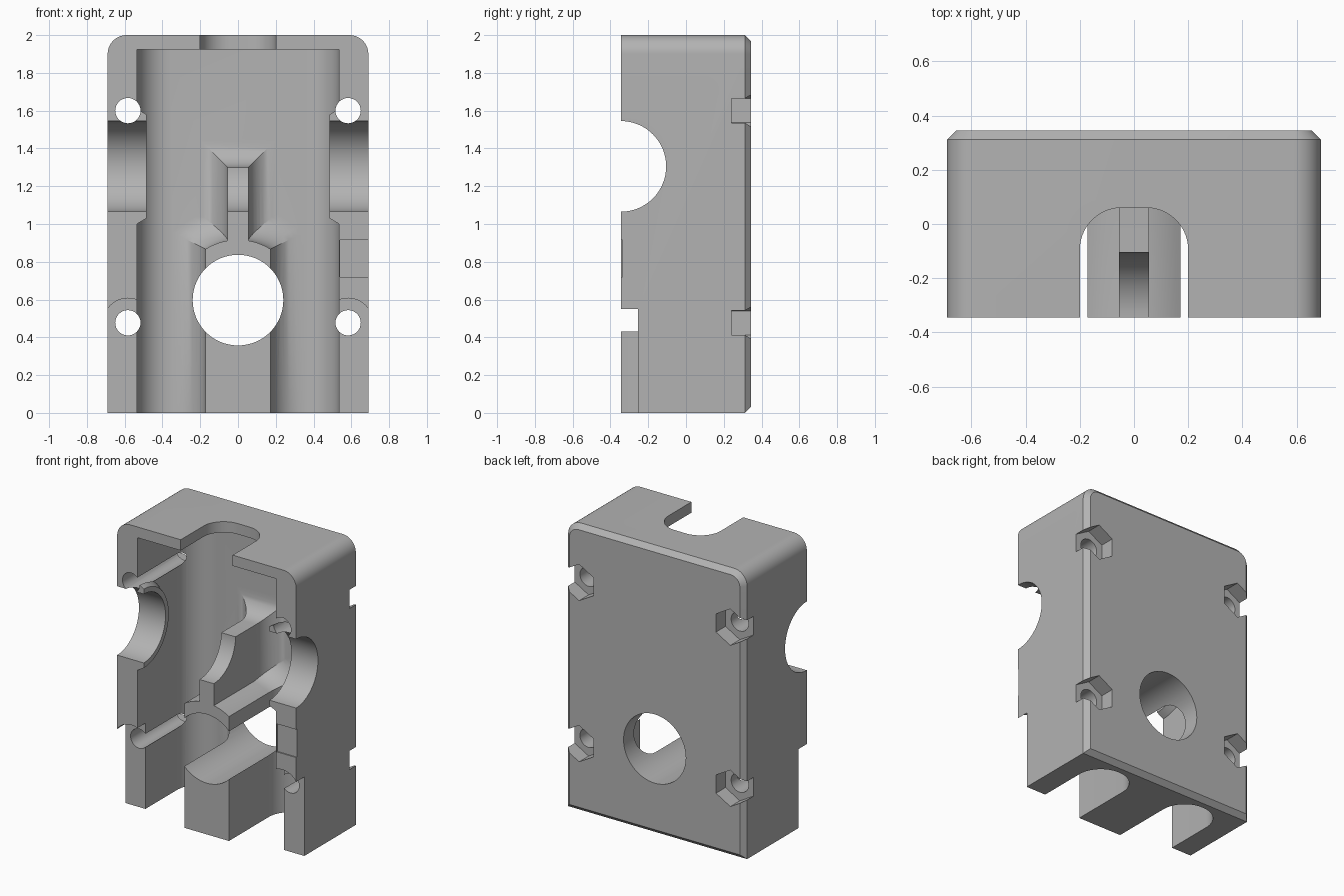
import bpy, bmesh, math
from mathutils import Vector, Matrix

cube = bpy.data.objects.get("Cube")
if cube:
    bpy.data.objects.remove(cube, do_unlink=True)

W, D, H = 0.69, 0.345, 2.0      # half width, half depth, height
WALL = 0.27                     # y of the cavity's back wall
BORE = 0.24
SHAFT_Z, HOLE_Z = 1.305, 0.597


def finish(name, bm):
    bmesh.ops.recalc_face_normals(bm, faces=bm.faces)
    mesh = bpy.data.meshes.new(name)
    bm.to_mesh(mesh)
    bm.free()
    ob = bpy.data.objects.new(name, mesh)
    bpy.context.collection.objects.link(ob)
    return ob


def loft(name, sections):
    """Skin a solid through rings that have equal point counts."""
    bm = bmesh.new()
    rings = [[bm.verts.new(p) for p in s] for s in sections]
    n = len(rings[0])
    for a, b in zip(rings, rings[1:]):
        for i in range(n):
            j = (i + 1) % n
            bm.faces.new((a[i], a[j], b[j], b[i]))
    bm.faces.new(rings[0])
    bm.faces.new(rings[-1])
    return finish(name, bm)


def box(name, lo, hi):
    ring = [(lo[0], lo[1]), (hi[0], lo[1]), (hi[0], hi[1]), (lo[0], hi[1])]
    return loft(name, [[(x, y, z) for x, y in ring] for z in (lo[2], hi[2])])


def rod(name, axis, center, r1, r2, length, sides=64, turn=0.0):
    """Cylinder or cone along an axis, r1 at its low end."""
    bm = bmesh.new()
    q = Vector(axis).to_track_quat('Z', 'Y').to_matrix().to_4x4()
    bmesh.ops.create_cone(bm, cap_ends=True, segments=sides, radius1=r1, radius2=r2, depth=length,
                          matrix=Matrix.Translation(center) @ q @ Matrix.Rotation(turn, 4, 'Z'))
    return finish(name, bm)


def arch(half, low, top, r, steps=14):
    """Outline with a straight base and two rounded upper corners."""
    pts = [(-half, low), (half, low)]
    for side, start in ((1, 0), (-1, 90)):
        for i in range(steps + 1):
            a = math.radians(start + 90 * i / steps)
            pts.append((side * (half - r) + r * math.cos(a), top - r + r * math.sin(a)))
    return pts


def arch_cutter(name, half, top, r, z0, z1):
    ring = arch(half, -1, top, r)
    return loft(name, [[(x, y, z) for x, y in ring] for z in (z0, z1)])


def combine(part, operation):
    mod = housing.modifiers.new(part.name, 'BOOLEAN')
    mod.operation, mod.solver, mod.object = operation, 'EXACT', part
    bpy.context.view_layer.objects.active = housing
    bpy.ops.object.modifier_apply(modifier=mod.name)
    bpy.data.objects.remove(part, do_unlink=True)


def cut(part):
    combine(part, 'DIFFERENCE')


def add(part):
    combine(part, 'UNION')


def fillet_steps(r, steps=10):
    """Depth and outward growth of a fillet that runs into the back wall."""
    out = [(-0.4, 0.0)]
    for i in range(steps + 1):
        a = math.pi / 2 * i / steps
        out.append((WALL - r + r * math.sin(a), r * (1 - math.cos(a))))
    return out + [(WALL + 0.03, r)]


# Outer block with rounded top corners and a chamfered back
front = arch(W, 0, H, 0.1)
back = arch(W - 0.033, 0.033, H - 0.033, 0.07)
housing = loft("housing_half", [[(x, y, z) for x, z in ring]
                                for ring, y in ((front, -D), (front, D - 0.033), (back, D))])

# Main cavity and top notch
cut(arch_cutter("cavity", 0.535, WALL, 0.18, -0.2, 1.925))
cut(arch_cutter("top_notch", 0.2, 0.06, 0.155, 1.8, 2.2))

# Pedestal with a round collar on top, flaring into the back wall
sections = []
for y, grow in fillet_steps(0.178):
    w, r = 0.172 + grow, 0.32 + grow
    a0 = math.acos(w / r)
    ring = [(-w, y, -0.1), (w, y, -0.1)]
    for i in range(17):
        a = a0 + (math.pi - 2 * a0) * i / 16
        ring.append((r * math.cos(a), y, HOLE_Z + r * math.sin(a)))
    sections.append(ring)
add(loft("pedestal", sections))

# Thin rib above the collar
sections = []
for y, grow in fillet_steps(0.147):
    w, top = 0.055 + grow, 1.3 + grow
    sections.append([(-w, y, 0.6), (w, y, 0.6), (w, y, top), (-w, y, top)])
add(loft("rib", sections))

# Bearing bosses on the inside of both walls
for s in (-1, 1):
    add(rod("bearing_boss", (s, 0, 0), (s * 0.5425, -D, SHAFT_Z), 0.275, 0.344, 0.115))

# Trim whatever stands out in front or below
cut(box("front_trim", (-1, -1, -1), (1, -D, 3)))
cut(box("base_trim", (-1, -1, -1), (1, 1, 0)))

# Cross shaft bore and the bore through the back
cut(rod("shaft_bore", (1, 0, 0), (0, -D, SHAFT_Z), BORE, BORE, 2))
cut(rod("back_bore", (0, 1, 0), (0, 0, HOLE_Z), BORE, BORE, 2))

# Lowered leg fronts, bolt holes and hexagonal nut pockets
for s in (-1, 1):
    x = s * 0.583
    inner, outer = sorted((s * 0.45, s * 0.8))
    cut(box("leg_recess", (inner, -1, -0.2), (outer, -0.255, 0.477)))
    cut(rod("leg_counterbore", (0, 1, 0), (x, -0.455, 0.477), 0.13, 0.13, 0.4))
    for z in (0.477, 1.6):
        cut(rod("bolt_hole", (0, 1, 0), (x, 0, z), 0.067, 0.067, 2, 32))
        pocket = rod("nut_pocket", (0, 1, 0), (x, 0.34, z), 0.127, 0.127, 0.2, 6)
        # Stand the hexagon on its point
        if max(v.co.z for v in pocket.data.vertices) - z < 0.12:
            turn = Matrix.Rotation(math.pi / 6, 4, 'Y')
            c = Matrix.Translation((x, 0.34, z))
            pocket.data.transform(c @ turn @ c.inverted())
        cut(pocket)

# Shallow mark on one wall's front
cut(box("wall_mark", (0.54, -1, 0.72), (0.8, -D + 0.008, 0.915)))

# Material and shading
grey = bpy.data.materials.new("plain grey")
grey.use_nodes = True
colour = (0.45, 0.45, 0.45, 1)
grey.diffuse_color = colour
grey.node_tree.nodes["Principled BSDF"].inputs["Base Color"].default_value = colour
housing.data.materials.clear()
housing.data.materials.append(grey)
for p in housing.data.polygons:
    p.material_index = 0
bpy.ops.object.select_all(action='DESELECT')
housing.select_set(True)
bpy.context.view_layer.objects.active = housing
bpy.ops.object.shade_smooth_by_angle(angle=math.radians(25))
